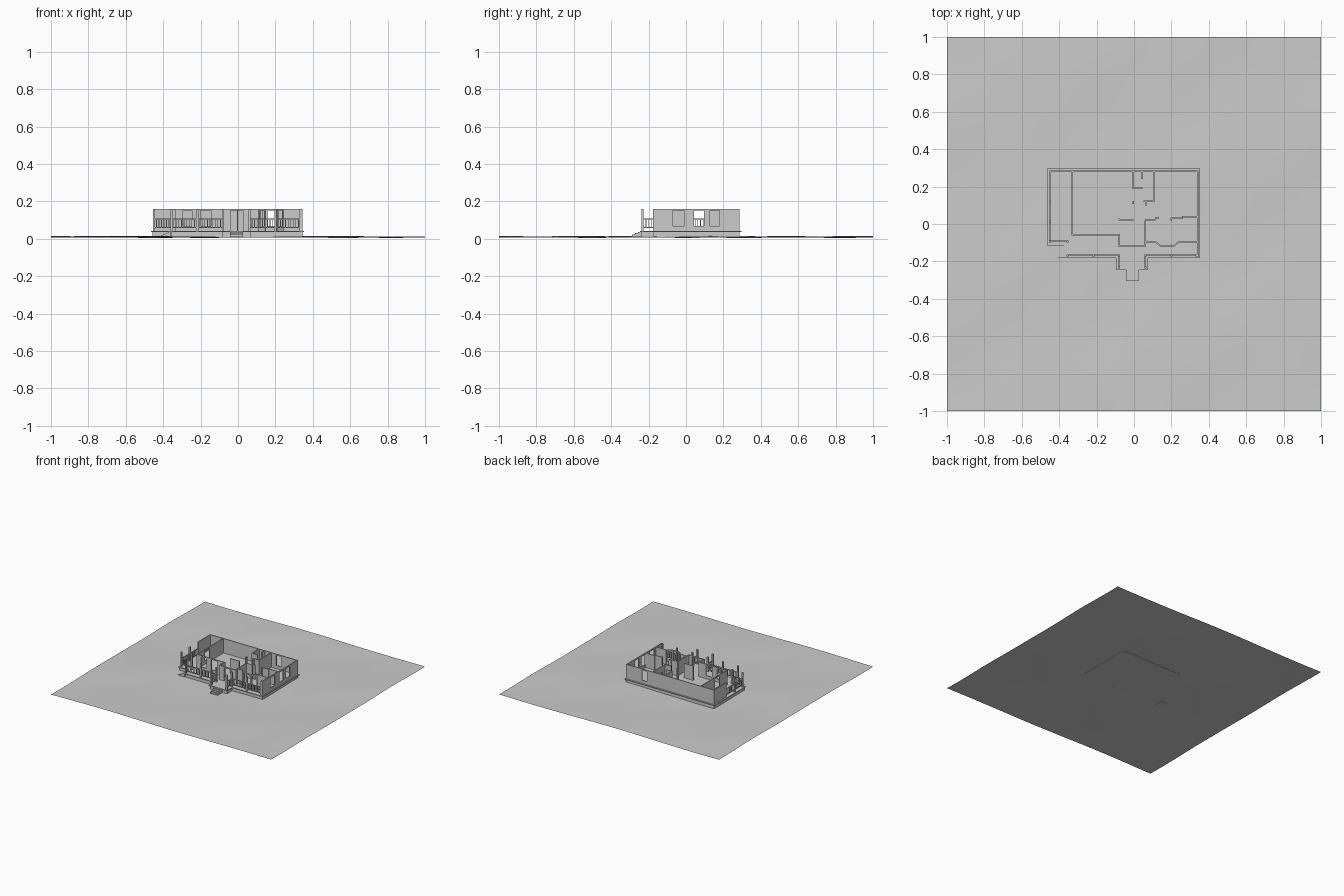
import bpy, bmesh, math
from mathutils import Vector

if "Cube" in bpy.data.objects:
    bpy.data.objects.remove(bpy.data.objects["Cube"])

FLOOR, TOP, T = 0.042, 0.16, 0.008
WIN = (0.067, 0.15)
DOOR = (FLOOR, 0.15)


def finish(name, bm):
    bmesh.ops.recalc_face_normals(bm, faces=bm.faces)
    me = bpy.data.meshes.new(name)
    bm.to_mesh(me)
    bm.free()
    ob = bpy.data.objects.new(name, me)
    bpy.context.collection.objects.link(ob)
    return ob


def prism(bm, pts, z0, z1):
    vs = [bm.verts.new((x, y, z0)) for x, y in pts]
    face = bm.faces.new(vs)
    ext = bmesh.ops.extrude_face_region(bm, geom=[face], use_keep_orig=True)
    for v in ext["geom"]:
        if isinstance(v, bmesh.types.BMVert):
            v.co.z = z1


def box(bm, x0, x1, y0, y1, z0, z1):
    prism(bm, [(x0, y0), (x1, y0), (x1, y1), (x0, y1)], z0, z1)


def strip(bm, p, q, z0, z1, t=T):
    # upright slab centred on the line p-q
    p, q = Vector(p), Vector(q)
    d = (q - p).normalized() * t / 2
    n = Vector((-d.y, d.x))
    prism(bm, [p - n, q - n, q + n, p + n], z0, z1)


def wall(bm, p, q, openings=()):
    # openings: (start distance, end distance, sill, head), in order along p-q
    p, q = Vector(p), Vector(q)
    d = (q - p).normalized()
    at = 0
    for a, b, z0, z1 in openings:
        strip(bm, p + d * at, p + d * a, FLOOR, TOP)
        if z0 > FLOOR + 0.001:
            strip(bm, p + d * a, p + d * b, FLOOR, z0)
        strip(bm, p + d * a, p + d * b, z1, TOP)
        at = b
    strip(bm, p + d * at, q, FLOOR, TOP)


def railing(bm, p, q):
    p, q = Vector(p), Vector(q)
    strip(bm, p, q, 0.103, 0.108, 0.008)
    strip(bm, p, q, 0.058, 0.062, 0.006)
    n = max(2, round((q - p).length / 0.014))
    for i in range(1, n):
        c = p.lerp(q, i / n)
        box(bm, c.x - .002, c.x + .002, c.y - .002, c.y + .002, 0.062, 0.103)


# gently rolling ground
bm = bmesh.new()
bmesh.ops.create_grid(bm, x_segments=32, y_segments=32, size=1)
for v in bm.verts:
    x, y = v.co.x, v.co.y
    v.co.z = 0.01 + 0.0025 * math.sin(5 * x + 2 * y) + 0.002 * math.sin(7 * y - 3 * x + 1) \
        + 0.0012 * math.sin(13 * x + 1) * math.cos(11 * y)
for f in bm.faces:
    f.smooth = True
finish("ground", bm)


# foundation and floor slab with a small lip
def outline(e):
    return [(-.456 - e, .287 + e), (-.456 - e, -.105 - e), (-.358 - e, -.105 - e),
            (-.358 - e, -.173 - e), (-.086 - e, -.173 - e), (-.086 - e, -.238 - e),
            (.066 + e, -.238 - e), (.066 + e, -.173 - e), (.345 + e, -.173 - e), (.345 + e, .287 + e)]


bm = bmesh.new()
prism(bm, outline(0), 0.008, 0.036)
finish("foundation", bm)
bm = bmesh.new()
prism(bm, outline(0.009), 0.036, FLOOR)
finish("floor_slab", bm)

# front steps
bm = bmesh.new()
for i in range(4):
    box(bm, -.043, .028, -.305 + i * .016, -.238, 0.01, 0.016 + i * .0068)
finish("front_steps", bm)

# sloped side ramp at the left porch corner
bm = bmesh.new()
f = bm.faces.new([bm.verts.new((x, -.178, z)) for x, z in
                  [(-.43, .008), (-.36, .008), (-.36, .04)]])
ext = bmesh.ops.extrude_face_region(bm, geom=[f], use_keep_orig=True)
for v in ext["geom"]:
    if isinstance(v, bmesh.types.BMVert):
        v.co.y = -.116
finish("side_ramp", bm)

# outer walls
bm = bmesh.new()
wall(bm, (-.453, .282), (.345, .282), [(.605, .653, *WIN)])
wall(bm, (.341, -.177), (.341, .278), [(.107, .165, *WIN), (.22, .273, *WIN), (.305, .357, *WIN)])
wall(bm, (-.449, .278), (-.449, .12))
wall(bm, (-.33, .278), (-.33, -.06), [(.18, .238, *WIN)])
wall(bm, (-.334, -.058), (-.076, -.058), [(.039, .089, *WIN), (.134, .189, *WIN)])
wall(bm, (-.08, -.054), (-.08, -.12))
wall(bm, (-.084, -.12), (.062, -.12), [(.044, .112, *DOOR)])
finish("outer_walls", bm)

# front wall with angled bay
bm = bmesh.new()
bay = [(.058, -.094), (.112, -.094), (.147, -.12), (.208, -.12), (.243, -.094), (.341, -.094)]
for i, (p, q) in enumerate(zip(bay, bay[1:])):
    L = (Vector(q) - Vector(p)).length
    gap = {1: (.008, L - .008), 2: (.012, L - .012), 3: (.008, L - .008)}.get(i)
    wall(bm, p, q, [(*gap, *WIN)] if gap else [])
finish("bay_wall", bm)

# inner partitions
bm = bmesh.new()
for p, q in [((-.005, .278), (-.005, .187)), ((-.009, .191), (.045, .191)),
             ((.045, .278), (.045, .24)), ((.106, .278), (.106, .118)),
             ((.05, .122), (.106, .122)), ((-.005, .122), (-.005, .106)),
             ((.062, .118), (.062, .1)), ((-.08, .022), (-.002, .022)),
             ((.058, .024), (.115, .024)), ((.112, .034), (.134, .034)),
             ((.2, .03), (.258, .03)), ((.256, .038), (.341, .038)),
             ((.06, .02), (.06, -.12))]:
    wall(bm, p, q)
strip(bm, (-.08, .018), (-.08, .03), FLOOR, TOP)
strip(bm, (.2, .018), (.2, .034), FLOOR, TOP)
finish("inner_walls", bm)

# porch railings
bm = bmesh.new()
for p, q in [((-.449, .12), (-.449, -.093)), ((-.449, -.093), (-.355, -.093)),
             ((-.358, -.168), (-.08, -.168)), ((-.08, -.168), (-.08, -.23)),
             ((.061, -.168), (.061, -.23)), ((.061, -.168), (.337, -.168))]:
    railing(bm, p, q)
finish("porch_railings", bm)

# porch posts
bm = bmesh.new()
for x, y in [(-.449, .015), (-.449, -.093), (-.355, -.093), (-.355, -.168), (-.218, -.168),
             (-.08, -.168), (-.08, -.232), (.061, -.232), (.061, -.168), (.2, -.168), (.334, -.168)]:
    box(bm, x - .006, x + .006, y - .006, y + .006, FLOOR, TOP)
finish("porch_posts", bm)
